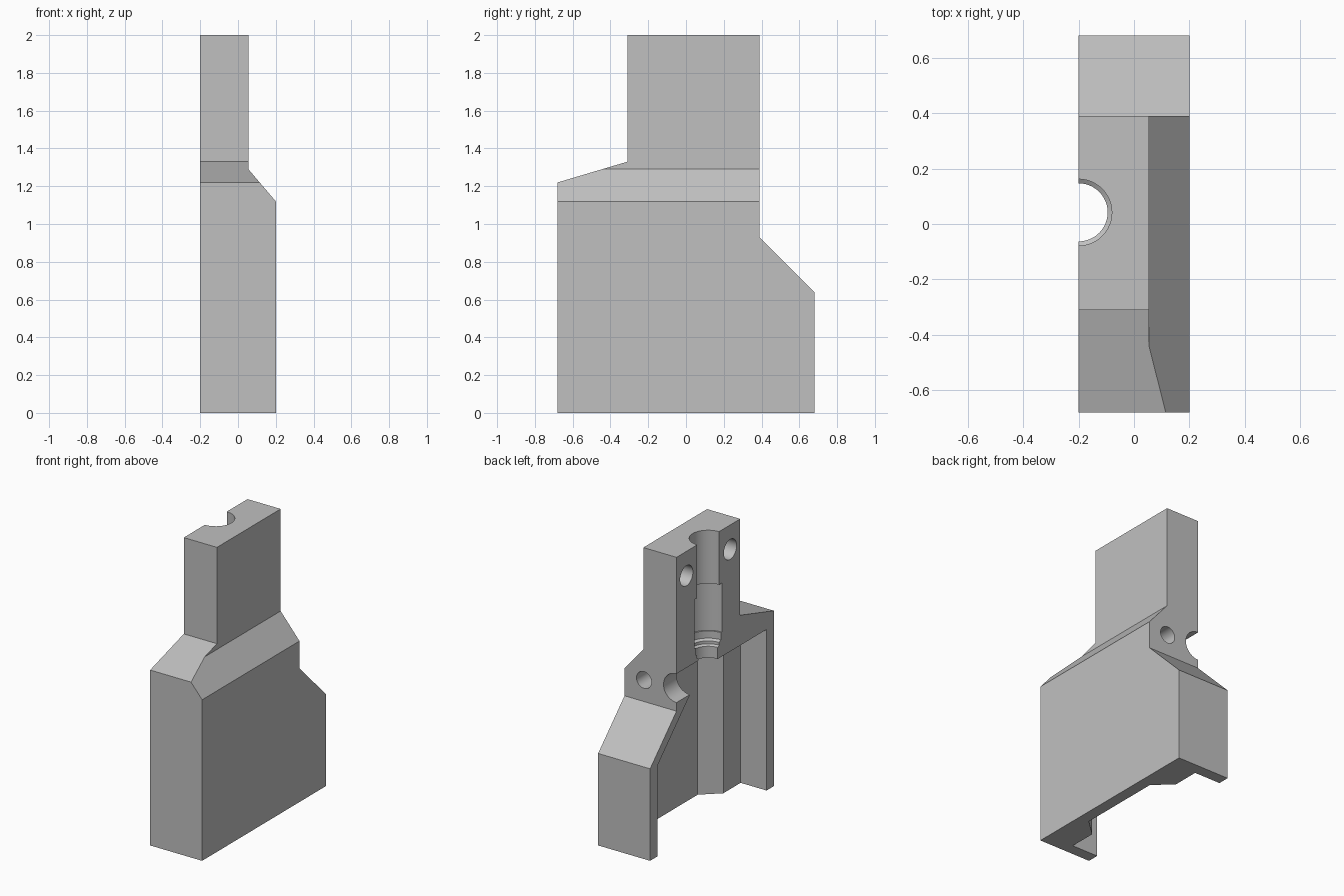
import bpy, bmesh, math
from mathutils import Vector

old = bpy.data.objects.get("Cube")
if old:
    bpy.data.objects.remove(old, do_unlink=True)

grey = bpy.data.materials.new("plain_grey")
grey.use_nodes = True
colour = (0.53, 0.53, 0.53, 1)
grey.diffuse_color = colour
grey.node_tree.nodes["Principled BSDF"].inputs["Base Color"].default_value = colour


def finish(name, bm):
    bmesh.ops.recalc_face_normals(bm, faces=bm.faces)
    mesh = bpy.data.meshes.new(name)
    bm.to_mesh(mesh)
    bm.free()
    mesh.materials.append(grey)
    obj = bpy.data.objects.new(name, mesh)
    bpy.context.collection.objects.link(obj)
    return obj


def prism(name, points, axis, low, high):
    """Extrude a 2D outline along one axis; points use the other two axes in order."""
    bm = bmesh.new()
    verts = []
    for p in points:
        co = list(p)
        co.insert(axis, low)
        verts.append(bm.verts.new(co))
    face = bm.faces.new(verts)
    new = bmesh.ops.extrude_face_region(bm, geom=[face])["geom"]
    step = Vector((0, 0, 0))
    step[axis] = high - low
    bmesh.ops.translate(bm, vec=step, verts=[v for v in new if isinstance(v, bmesh.types.BMVert)])
    return finish(name, bm)


def disc(u, v, radius, sides=40):
    return [(u + radius * math.cos(math.tau * i / sides),
             v + radius * math.sin(math.tau * i / sides)) for i in range(sides)]


def lathe(name, profile, x, y, sides=48):
    """Closed turned solid from (radius, height) pairs."""
    bm = bmesh.new()
    rings = [[bm.verts.new((u, v, z)) for u, v in disc(x, y, r, sides)] for r, z in profile]
    for a, b in zip(rings, rings[1:]):
        for i in range(sides):
            j = (i + 1) % sides
            bm.faces.new((a[i], a[j], b[j], b[i]))
    bm.faces.new(rings[0])
    bm.faces.new(rings[-1])
    return finish(name, bm)


def combine(target, other, operation):
    mod = target.modifiers.new(operation.lower(), 'BOOLEAN')
    mod.operation = operation
    mod.solver = 'EXACT'
    mod.object = other
    bpy.context.view_layer.objects.active = target
    bpy.ops.object.modifier_apply(modifier=mod.name)
    bpy.data.objects.remove(other, do_unlink=True)


# Outer shell: side outline trimmed by the stepped front outline
body = prism("housing_half", [(-.68, 0), (.68, 0), (.68, .64), (.39, .93), (.39, 2),
                              (-.31, 2), (-.31, 1.33), (-.68, 1.22)], 0, -.2, .5)
trim = prism("front_trim", [(-.5, -.5), (.2, -.5), (.2, 1.12), (.055, 1.29),
                            (.055, 2.5), (-.5, 2.5)], 1, -1, 1)
combine(body, trim, 'INTERSECT')

# Lower cavity: plan outline with a deeper chamfered pocket, under a sloped roof
cavity = prism("cavity", [(-.4, -.6), (0, -.6), (0, -.41), (.12, -.3), (.12, .3),
                          (0, .41), (0, .6), (-.4, .6)], 2, -.2, 1.5)
roof = prism("cavity_roof", [(-.6, -.3), (.61, -.3), (.61, .62), (.245, .985),
                             (.245, 1.12), (-.6, 1.12)], 0, -.6, .6)
combine(cavity, roof, 'INTERSECT')
combine(body, cavity, 'DIFFERENCE')

# Stepped vertical bore, open on the mating face
bore = lathe("bore", [(.105, 1.0), (.105, 1.2), (.12, 1.21), (.12, 1.23), (.14, 1.24),
                      (.14, 1.29), (.15, 1.29), (.15, 1.63), (.12, 1.63), (.12, 2.2)], -.2, .042)
combine(body, bore, 'DIFFERENCE')

# Blind bolt holes on the mating face
for y in (-.2, .28):
    combine(body, prism("bolt_hole", disc(y, 1.83, .07), 0, -.4, -.02), 'DIFFERENCE')

# Half-round cable port and small screw hole on the back
combine(body, prism("cable_port", disc(-.2, 1.09, .1), 1, .06, .6), 'DIFFERENCE')
combine(body, prism("screw_hole", disc(.05, 1.08, .058), 1, .2, .6), 'DIFFERENCE')

# Smooth bores, crisp edges
bpy.ops.object.select_all(action='DESELECT')
body.select_set(True)
bpy.context.view_layer.objects.active = body
bpy.ops.object.shade_smooth_by_angle(angle=math.radians(25))
